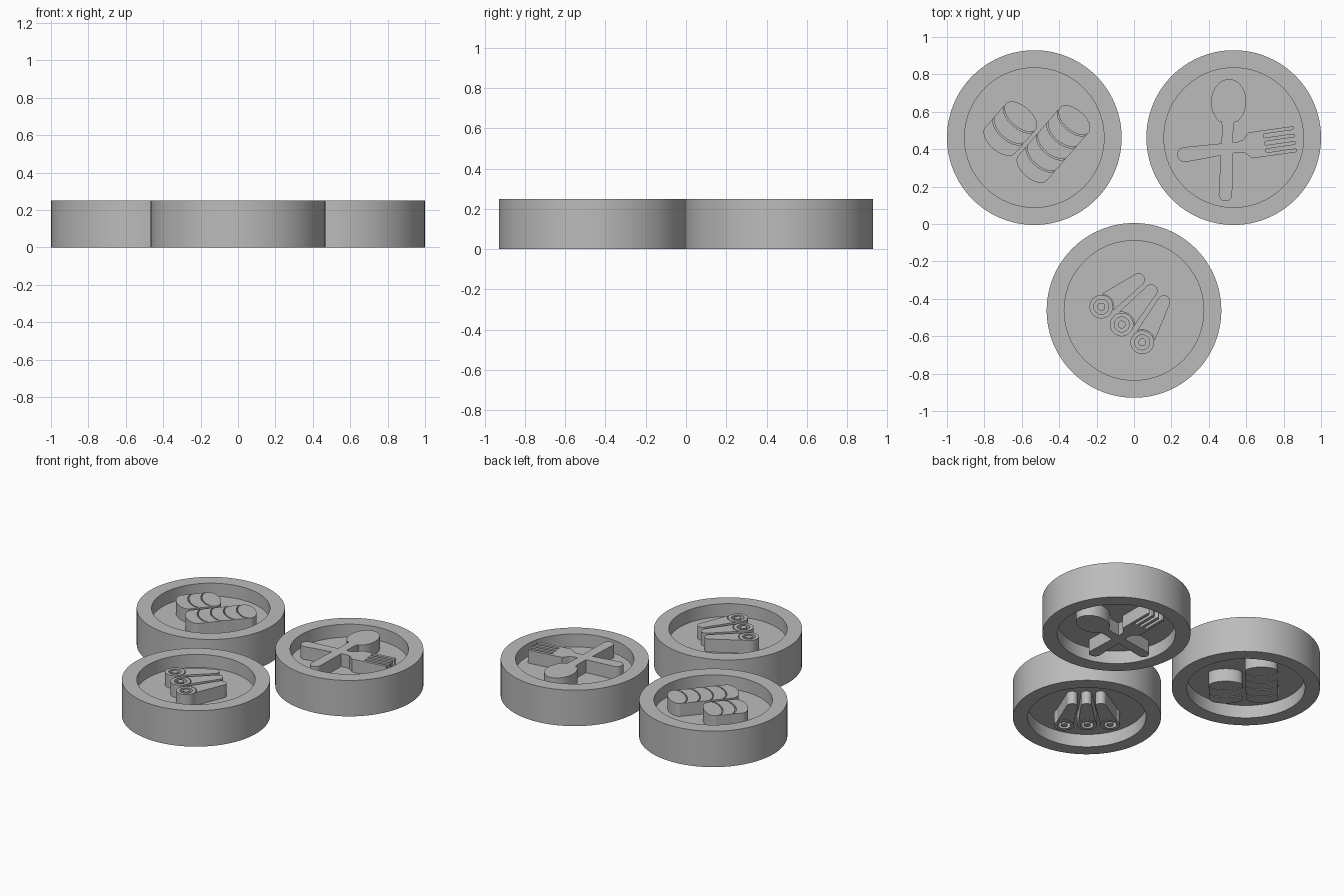
import bpy, bmesh, math
from mathutils import Matrix, Vector

if "Cube" in bpy.data.objects:
    bpy.data.objects.remove(bpy.data.objects["Cube"])

R, R_IN, H, DEPTH = 0.467, 0.373, 0.25, 0.09
MID = H / 2                      # reliefs are built up from the token's mid plane
LOW = 0.02                       # relief root, buried in the web
ICON_TURN = math.radians(-41)

grey = bpy.data.materials.new("plain grey")
grey.diffuse_color = (0.5, 0.5, 0.5, 1)
grey.use_nodes = True
grey.node_tree.nodes["Principled BSDF"].inputs["Base Color"].default_value = grey.diffuse_color


def lathe(bm, profile, centre=(0, 0), steps=64):
    """Spin a closed (radius, z) profile about a vertical axis."""
    cx, cy = centre
    vs = [bm.verts.new((cx + r, cy, z)) for r, z in profile]
    es = [bm.edges.new((vs[i], vs[(i + 1) % len(vs)])) for i in range(len(vs))
          if profile[i][0] + profile[(i + 1) % len(vs)][0] > 0]
    bmesh.ops.spin(bm, geom=vs + es, cent=(cx, cy, 0), axis=(0, 0, 1),
                   angle=2 * math.pi, steps=steps, use_duplicate=False)
    bmesh.ops.remove_doubles(bm, verts=bm.verts, dist=1e-5)


def prism(bm, outline):
    """Extrude a flat outline from the web to the rim level."""
    face = bm.faces.new([bm.verts.new((x, y, LOW)) for x, y in outline])
    ext = bmesh.ops.extrude_face_region(bm, geom=[face], use_keep_orig=True)
    top = [g for g in ext["geom"] if isinstance(g, bmesh.types.BMVert)]
    bmesh.ops.translate(bm, verts=top, vec=(0, 0, MID - LOW))


def arc(cx, cy, rx, ry, a0, a1, n=20):
    return [(cx + rx * math.cos(math.radians(a0 + (a1 - a0) * i / n)),
             cy + ry * math.sin(math.radians(a0 + (a1 - a0) * i / n)))
            for i in range(n + 1)]


def turned(points, origin, degrees):
    m = Matrix.Rotation(math.radians(degrees), 2)
    return [tuple(m @ Vector(p) + Vector(origin)) for p in points]


def finish(bm, name, matrix):
    bmesh.ops.recalc_face_normals(bm, faces=bm.faces)
    mesh = bpy.data.meshes.new(name)
    bm.to_mesh(mesh)
    bm.free()
    mesh.materials.append(grey)
    ob = bpy.data.objects.new(name, mesh)
    bpy.context.collection.objects.link(ob)
    ob.matrix_world = matrix
    bpy.ops.object.select_all(action='DESELECT')
    ob.select_set(True)
    bpy.context.view_layer.objects.active = ob
    bpy.ops.object.shade_smooth_by_angle(angle=math.radians(30))


def coin_stacks(bm):
    # two stacks of coins: curved bands under an elliptical top face
    ry, pitch, gap = 0.056, 0.085, 0.008
    for x, rx, y, count in ((-0.128, 0.106, 0.037, 2), (0.1, 0.102, 0.211, 4)):
        prism(bm, arc(x, y, rx, ry, 0, 360, 40)[:-1])
        for i in range(count):
            top = y - gap - i * pitch
            prism(bm, arc(x, top, rx, ry, 180, 360)
                  + arc(x, top - pitch + gap, rx, ry, 360, 180))


def cutlery(bm):
    cross = (0.012, -0.068)
    # spoon: rounded handle running into an oval bowl
    spoon = (arc(0, -0.245, 0.036, 0.036, 0, -180)
             + [(-0.030, 0.09), (-0.034, 0.145)]
             + arc(0, 0.25, 0.094, 0.122, 240, -60, 32)
             + [(0.034, 0.145), (0.030, 0.09)])
    prism(bm, turned(spoon, cross, 39))
    # fork: flared handle, shoulder and four tines
    fork = (arc(0, -0.228, 0.04, 0.04, 0, -180)
            + [(-0.028, 0.06), (-0.034, 0.09), (-0.07, 0.125)])
    w = 0.02
    for i in range(4):
        x = -0.07 + i * 2 * w
        if i:
            fork.append((x, 0.205))
        fork += arc(x + w / 2, 0.36, w / 2, w / 2, 180, 0, 6)
        if i < 3:
            fork.append((x + w, 0.205))
    fork += [(0.07, 0.125), (0.034, 0.09), (0.028, 0.06)]
    prism(bm, turned(fork, cross, -41))


def logs(bm):
    for side in (-1, 0, 1):
        head, tip = Vector((0.145 * side, -0.1)), Vector((0.09 * side, 0.14))
        # round cut end: raised ring with a centre post
        lathe(bm, [(0.04, LOW), (0.04, MID), (0.063, MID), (0.063, LOW)], head, 40)
        lathe(bm, [(0, LOW), (0, MID), (0.021, MID), (0.021, LOW)], head, 32)
        # tapering trunk hugging the cut end
        d = tip - head
        body = (arc(0, 0, 0.067, 0.067, 145, 35)
                + arc(0, d.length, 0.034, 0.034, 0, 180))
        prism(bm, turned(body, head, math.degrees(math.atan2(d.y, d.x)) - 90))


tokens = [("coin", (-0.533, 0.462), coin_stacks),
          ("cutlery", (0.533, 0.462), cutlery),
          ("log", (0, -0.462), logs)]

for name, (x, y), icon in tokens:
    place = Matrix.Translation((x, y, MID))
    # round token, recessed on both faces
    web = MID - DEPTH
    bm = bmesh.new()
    lathe(bm, [(0, web), (R_IN, web), (R_IN, MID), (R, MID),
               (R, -MID), (R_IN, -MID), (R_IN, -web), (0, -web)], steps=96)
    finish(bm, name + "_token", place)
    # the same relief on the top and, turned over, on the underside
    for label, flip in (("top", 0), ("bottom", math.pi)):
        bm = bmesh.new()
        icon(bm)
        finish(bm, f"{name}_relief_{label}",
               place @ Matrix.Rotation(ICON_TURN, 4, 'Z') @ Matrix.Rotation(flip, 4, 'Y'))
